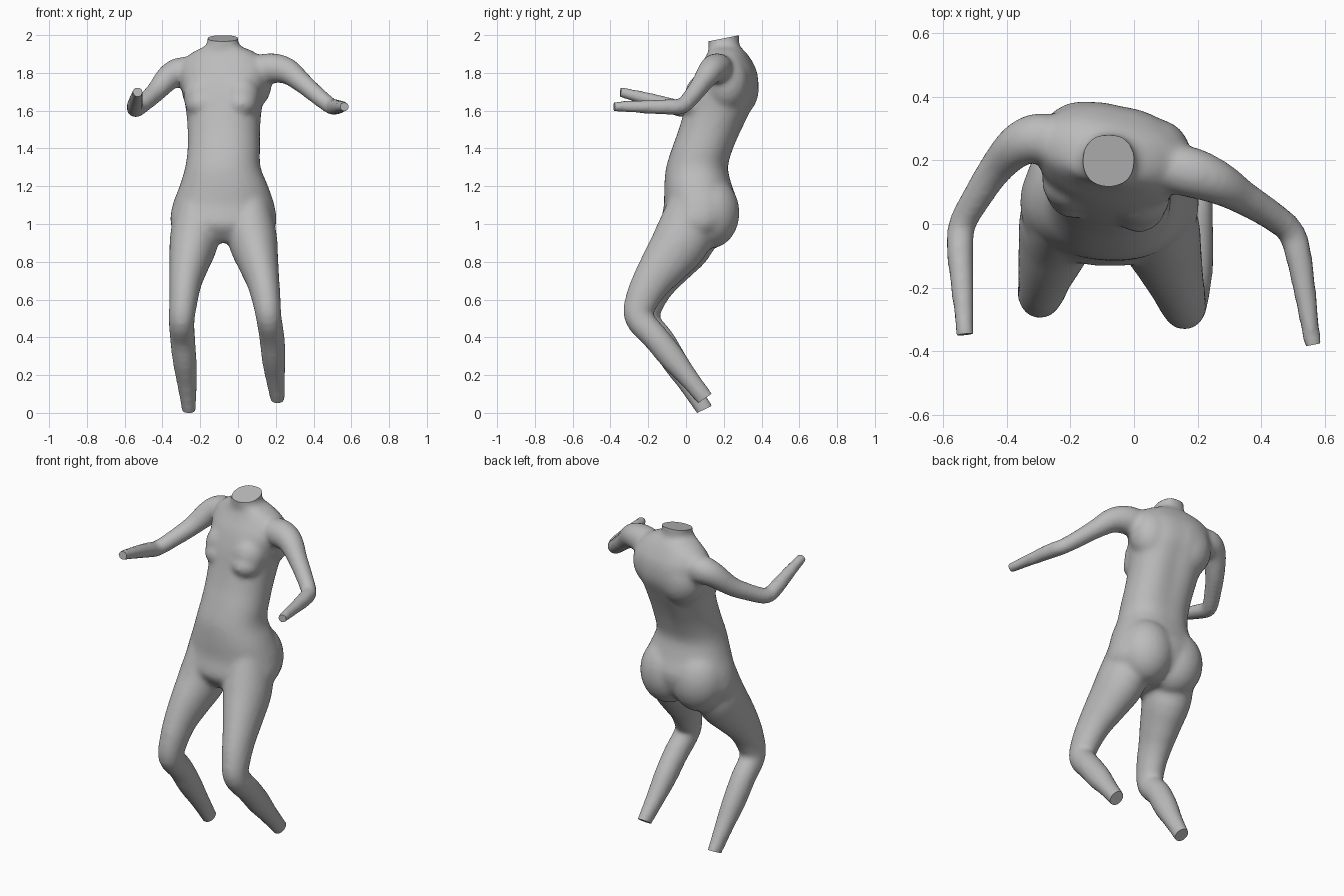
import bpy
import bmesh
from math import cos, sin, pi, radians, exp, copysign
from mathutils import Vector, Matrix

if "Cube" in bpy.data.objects:
    bpy.data.objects.remove(bpy.data.objects["Cube"])

SIDES = 32
X_AXIS = Vector((1, 0, 0))
Z_AXIS = Vector((0, 0, 1))


def densify(rows, steps=4):
    """Insert smoothly interpolated rows between the given ones."""
    result = []
    for i in range(len(rows) - 1):
        before, start = rows[max(i - 1, 0)], rows[i]
        end, after = rows[i + 1], rows[min(i + 2, len(rows) - 1)]
        for step in range(steps):
            t = step / steps
            result.append([
                b + (c - a) * t / 2
                + (a - b * 2.5 + c * 2 - d / 2) * t * t
                + ((b - c) * 3 + d - a) * t ** 3 / 2
                for a, b, c, d in zip(before, start, end, after)])
    result.append(list(rows[-1]))
    return result


def skin(bm, rings):
    """Join rings of points into a closed shell."""
    loops = [[bm.verts.new(point) for point in ring] for ring in rings]
    for lower, upper in zip(loops, loops[1:]):
        for i in range(SIDES):
            j = (i + 1) % SIDES
            bm.faces.new((lower[i], lower[j], upper[j], upper[i]))
    bm.faces.new(loops[0][::-1])
    bm.faces.new(loops[-1])


def add_torso(bm, rows):
    rings = []
    for z, cx, cy, rx, ry, yaw in densify(rows):
        turn = Matrix.Rotation(radians(yaw), 3, "Z")
        ring = []
        for i in range(SIDES):
            angle = 2 * pi * i / SIDES
            c, s = cos(angle), sin(angle)
            # Slightly squared section with a shallow spine groove
            x = rx * copysign(abs(c) ** 0.9, c)
            y = ry * copysign(abs(s) ** 0.9, s)
            if s > 0:
                fade = exp(-((z - 1.55) / 0.22) ** 2)
                y -= 0.016 * fade * exp(-(x / 0.06) ** 2)
            ring.append(turn @ Vector((x, y, 0)) + Vector((cx, cy, z)))
        rings.append(ring)
    skin(bm, rings)


def add_limb(bm, path, sizes, reference):
    """Sweep an oval section along a path."""
    rows = densify([point + size for point, size in zip(path, sizes)])
    centres = [Vector(row[:3]) for row in rows]
    last = len(rows) - 1
    rings = []
    for i, row in enumerate(rows):
        along = (centres[min(i + 1, last)] - centres[max(i - 1, 0)]).normalized()
        side = (reference - along * reference.dot(along)).normalized()
        depth = along.cross(side)
        rings.append([
            centres[i]
            + side * row[3] * cos(2 * pi * k / SIDES)
            + depth * row[4] * sin(2 * pi * k / SIDES)
            for k in range(SIDES)])
    skin(bm, rings)


def add_mound(bm, centre, size):
    """Add a rounded body mass."""
    matrix = Matrix.Translation(centre) @ Matrix.Diagonal((*size, 1))
    bmesh.ops.create_uvsphere(bm, u_segments=24, v_segments=16,
                              radius=1, matrix=matrix)


def trim(bm, centre, normal):
    """Flatten a limb end against a plane."""
    centre, normal = Vector(centre), Vector(normal).normalized()
    near = [f for f in bm.faces
            if (f.calc_center_median() - centre).length < 0.13]
    geom = set(near)
    for face in near:
        geom.update(face.verts)
        geom.update(face.edges)
    bmesh.ops.bisect_plane(bm, geom=list(geom), dist=0.0005,
                           plane_co=centre, plane_no=normal)
    for vert in bm.verts:
        offset = vert.co - centre
        height = offset.dot(normal)
        if height > 0 and offset.length < 0.13:
            vert.co -= normal * height


body_shell = bmesh.new()

# Torso: height, centre x, centre y, half width, half depth, yaw
add_torso(body_shell, [
    (0.9, -0.077, 0.03, 0.08, 0.09, 0),
    (0.94, -0.077, 0.05, 0.23, 0.15, 0),
    (1, -0.077, 0.06, 0.28, 0.193, 0),
    (1.1, -0.077, 0.08, 0.27, 0.197, -2),
    (1.2, -0.075, 0.065, 0.235, 0.18, -3),
    (1.3, -0.08, 0.06, 0.2, 0.165, -4),
    (1.4, -0.075, 0.09, 0.192, 0.164, -6),
    (1.5, -0.075, 0.13, 0.192, 0.167, -9),
    (1.6, -0.075, 0.168, 0.2, 0.175, -12),
    (1.7, -0.075, 0.2, 0.22, 0.18, -12),
    (1.8, -0.07, 0.215, 0.24, 0.157, -11),
    (1.87, -0.073, 0.22, 0.218, 0.12, -10),
    (1.915, -0.076, 0.215, 0.155, 0.095, -8),
    (1.95, -0.08, 0.2, 0.086, 0.083, 0),
    (2.02, -0.08, 0.2, 0.083, 0.084, 0),
])

# Chest, shoulder blade and seat masses, blended into the trunk
for x, y in ((0.015, 0.068), (-0.19, 0.112)):
    add_mound(body_shell, (x, y, 1.635), (0.09, 0.096, 0.075))
    add_mound(body_shell, (x, y + 0.02, 1.68), (0.1, 0.095, 0.11))
add_mound(body_shell, (0.06, 0.215, 1.75), (0.12, 0.118, 0.15))
add_mound(body_shell, (-0.16, 0.26, 1.72), (0.14, 0.127, 0.16))
for x in (-0.18, 0.025):
    add_mound(body_shell, (x, 0.128, 1.06), (0.16, 0.156, 0.19))

# Legs: bent at the knee, shins sloping back
leg_sizes = [(0.11, 0.14), (0.13, 0.153), (0.108, 0.13), (0.088, 0.106),
             (0.076, 0.09), (0.068, 0.077), (0.067, 0.071),
             (0.063, 0.069), (0.052, 0.054), (0.034, 0.045)]
right_leg = [(-0.21, 0.07, 1.13), (-0.23, 0.01, 0.93), (-0.257, -0.08, 0.8),
             (-0.277, -0.148, 0.7), (-0.288, -0.197, 0.6),
             (-0.298, -0.215, 0.49), (-0.293, -0.133, 0.39),
             (-0.282, -0.06, 0.27), (-0.27, 0.015, 0.15),
             (-0.258, 0.115, -0.01)]
left_leg = [(0.055, 0.06, 1.13), (0.076, -0.015, 0.93), (0.107, -0.105, 0.8),
            (0.132, -0.178, 0.7), (0.15, -0.232, 0.6), (0.163, -0.25, 0.505),
            (0.18, -0.158, 0.395), (0.188, -0.072, 0.29),
            (0.197, 0.013, 0.185), (0.213, 0.13, 0.04)]
for leg in (right_leg, left_leg):
    add_limb(body_shell, leg, leg_sizes, X_AXIS)

# Arms: out from the shoulder, forearms reaching forward
arm_sizes = [(r, r) for r in
             (0.07, 0.08, 0.07, 0.055, 0.048, 0.044, 0.043, 0.037, 0.027)]
right_arm = [(-0.2, 0.25, 1.79), (-0.29, 0.27, 1.805), (-0.36, 0.25, 1.782),
             (-0.43, 0.18, 1.705), (-0.49, 0.09, 1.648), (-0.54, 0, 1.607),
             (-0.547, -0.08, 1.625), (-0.54, -0.2, 1.66), (-0.53, -0.37, 1.705)]
left_arm = [(0.05, 0.19, 1.81), (0.17, 0.165, 1.825), (0.26, 0.132, 1.81),
            (0.34, 0.085, 1.748), (0.42, 0.035, 1.68), (0.49, -0.02, 1.625),
            (0.515, -0.09, 1.62), (0.535, -0.2, 1.62), (0.565, -0.4, 1.622)]
for arm in (right_arm, left_arm):
    add_limb(body_shell, arm, arm_sizes, Z_AXIS)

# Fuse all parts into one skin
bmesh.ops.recalc_face_normals(body_shell, faces=body_shell.faces[:])
mesh = bpy.data.meshes.new("body")
body_shell.to_mesh(mesh)
body_shell.free()
body = bpy.data.objects.new("body", mesh)
bpy.context.collection.objects.link(body)
bpy.ops.object.select_all(action="DESELECT")
body.select_set(True)
bpy.context.view_layer.objects.active = body

fuse = body.modifiers.new("fuse", "REMESH")
fuse.mode = "VOXEL"
fuse.voxel_size = 0.013
soften = body.modifiers.new("soften", "SMOOTH")
soften.factor = 0.5
soften.iterations = 12
for name in ("fuse", "soften"):
    bpy.ops.object.modifier_apply(modifier=name)

# Flat cuts at the neck, wrists and ankles
bm = bmesh.new()
bm.from_mesh(body.data)
trim(bm, (-0.08, 0.2, 1.983), (0, -0.2, 1))
trim(bm, (-0.53, -0.347, 1.698), (0.1, -1, 0.1))
trim(bm, (0.563, -0.38, 1.622), (0.2, -1, 0))
trim(bm, (-0.26, 0.097, 0.018), (0, 0.44, -0.9))
trim(bm, (0.21, 0.105, 0.08), (0, 0.55, -0.8))
bm.to_mesh(body.data)
bm.free()

# Plain grey surface
grey = bpy.data.materials.new("plain grey")
grey.use_nodes = True
colour = (0.5, 0.5, 0.5, 1)
grey.diffuse_color = colour
grey.node_tree.nodes["Principled BSDF"].inputs["Base Color"].default_value = colour
body.data.materials.clear()
body.data.materials.append(grey)
bpy.ops.object.shade_smooth_by_angle(angle=radians(40))
